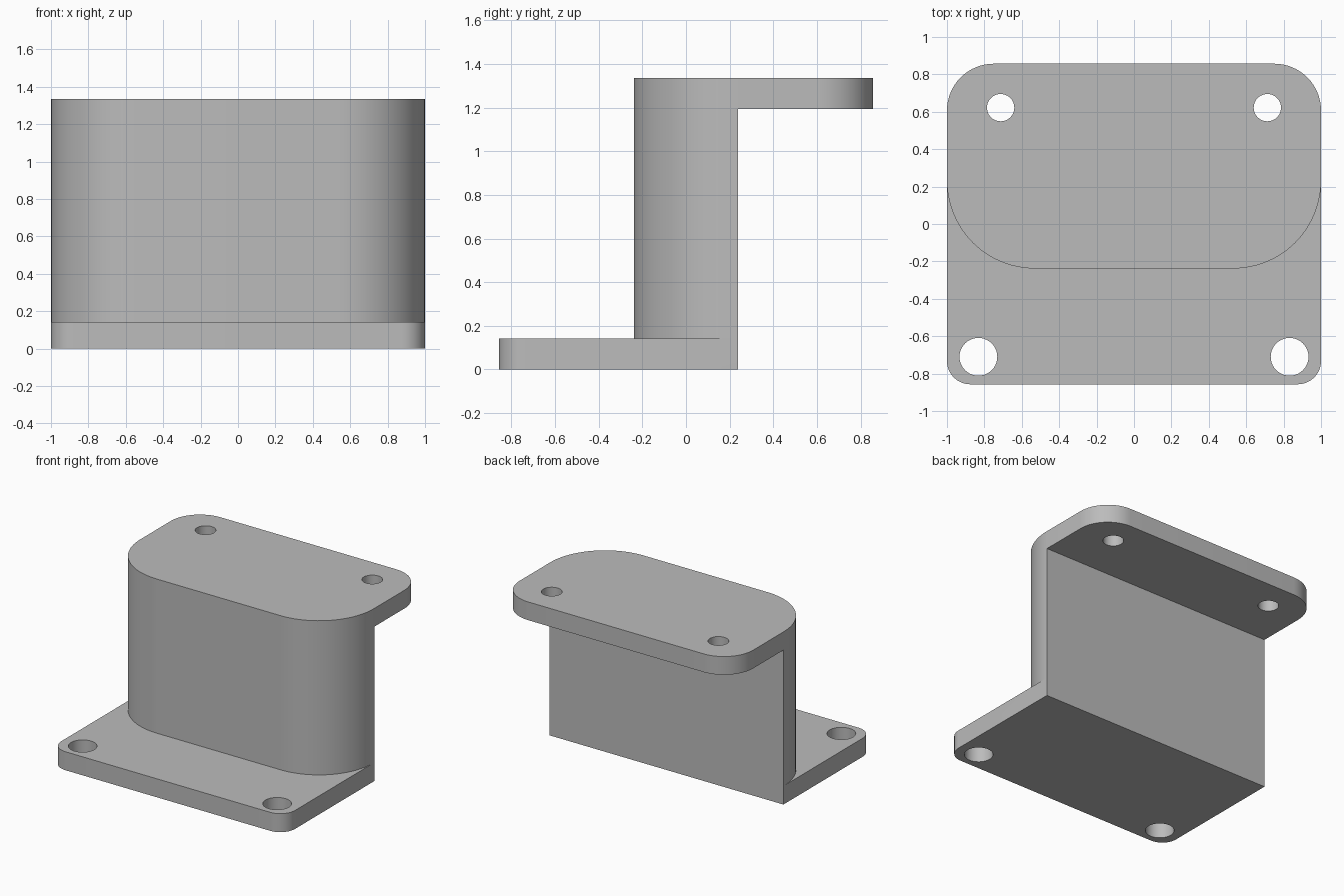
import bpy, bmesh
from math import sin, cos, pi

cube = bpy.data.objects.get("Cube")
if cube:
    bpy.data.objects.remove(cube, do_unlink=True)

grey = bpy.data.materials.new("light grey")
grey.use_nodes = True
COLOUR = (0.5, 0.5, 0.5, 1)
grey.diffuse_color = COLOUR
grey.node_tree.nodes["Principled BSDF"].inputs["Base Color"].default_value = COLOUR


def prism(name, outline, z0, z1):
    """Extrude a closed outline in x, y from z0 up to z1."""
    bm = bmesh.new()
    base = bm.faces.new([bm.verts.new((x, y, z0)) for x, y in outline])
    top = bmesh.ops.extrude_face_region(bm, geom=[base])["geom"]
    bmesh.ops.translate(bm, vec=(0, 0, z1 - z0),
                        verts=[v for v in top if isinstance(v, bmesh.types.BMVert)])
    bmesh.ops.recalc_face_normals(bm, faces=bm.faces)
    mesh = bpy.data.meshes.new(name)
    bm.to_mesh(mesh)
    bm.free()
    mesh.materials.append(grey)
    obj = bpy.data.objects.new(name, mesh)
    bpy.context.collection.objects.link(obj)
    return obj


def arc(cx, cy, r, start, sweep, steps):
    return [(cx + r * cos(start + sweep * i / steps),
             cy + r * sin(start + sweep * i / steps)) for i in range(steps + 1)]


def slab(square_y, round_y, r, steps=16):
    """Full-width outline, square at one y and with rounded corners at the other."""
    s = 1 if round_y > square_y else -1
    right = arc(1 - r, round_y - s * r, r, 0, s * pi / 2, steps)
    left = [(-x, y) for x, y in reversed(right)]
    return [(1, square_y)] + right + left + [(-1, square_y)]


def combine(target, other, operation):
    """Apply a boolean and drop the helper."""
    mod = target.modifiers.new(operation, 'BOOLEAN')
    mod.operation, mod.object, mod.solver = operation, other, 'EXACT'
    bpy.context.view_layer.objects.active = target
    bpy.ops.object.modifier_apply(modifier=mod.name)
    bpy.data.objects.remove(other, do_unlink=True)


BACK, END = 0.238, 0.857
PLATE, UNDERSIDE, HEIGHT = 0.143, 1.194, 1.335

# Base plate, upright block and overhanging top plate
bracket = prism("offset_bracket", slab(BACK, -END, 0.125), 0, PLATE)
combine(bracket, prism("upright_block", slab(BACK, -BACK, 0.47, 24), PLATE, HEIGHT), 'UNION')
combine(bracket, prism("top_plate", slab(BACK, END, 0.25), UNDERSIDE, HEIGHT), 'UNION')

# Mounting holes, a larger pair in the base and a smaller pair on top
for side in (-1, 1):
    for x, y, r, z0, z1 in ((0.832, -0.71, 0.101, -0.1, 0.3),
                            (0.713, 0.622, 0.073, 1.1, 1.5)):
        circle = arc(side * x, y, r, 0, 2 * pi, 40)[:-1]
        combine(bracket, prism("hole_cutter", circle, z0, z1), 'DIFFERENCE')

bpy.ops.object.select_all(action='DESELECT')
bracket.select_set(True)
bpy.context.view_layer.objects.active = bracket
bpy.ops.object.shade_smooth_by_angle(angle=pi / 6)
